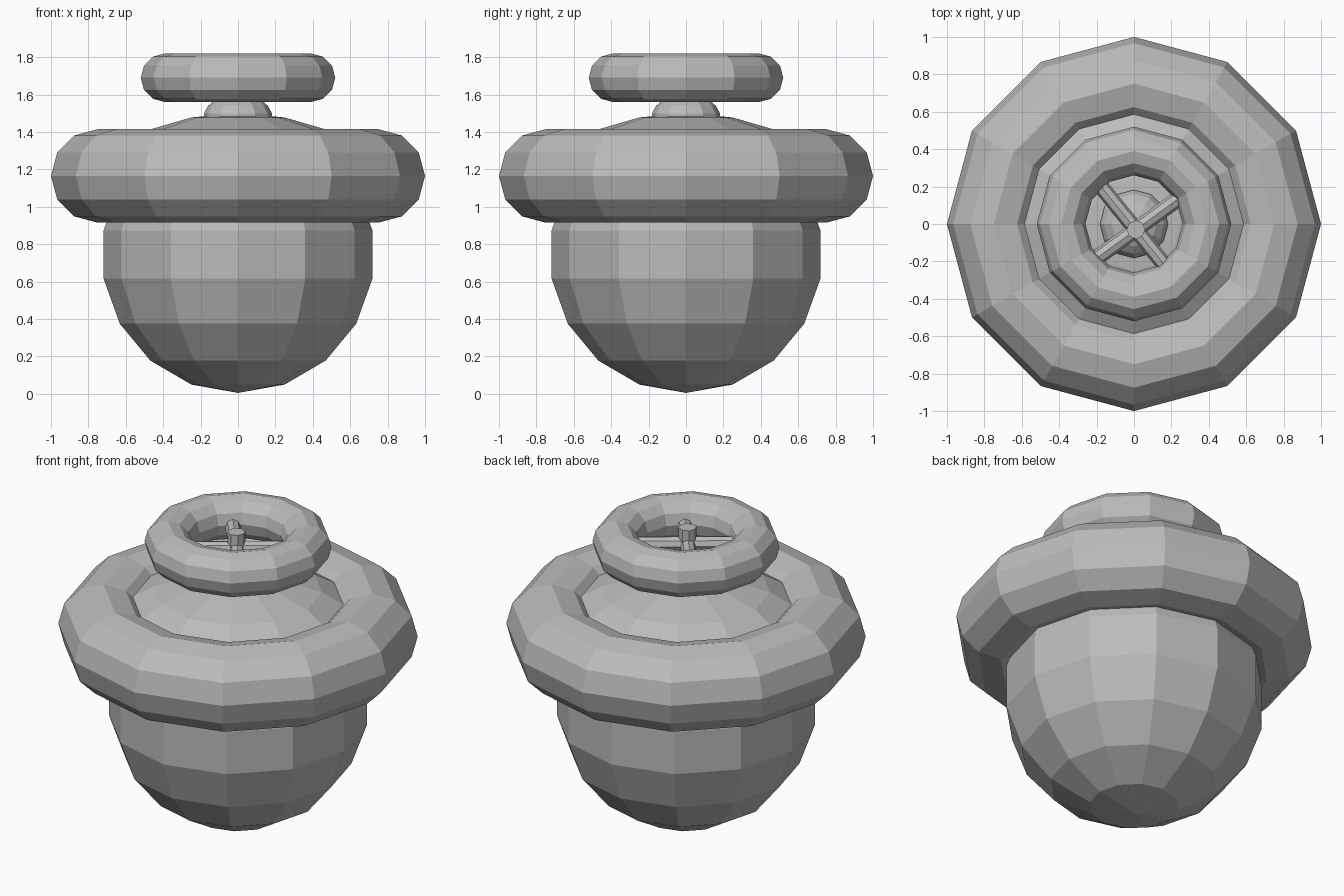
import bpy, bmesh
from math import sin, cos, pi, radians
from mathutils import Matrix, Vector

cube = bpy.data.objects.get("Cube")
if cube:
    bpy.data.objects.remove(cube)

SIDES = 12

grey = bpy.data.materials.new("plain_grey")
grey.use_nodes = True
GREY = (0.5, 0.5, 0.5, 1)
grey.diffuse_color = GREY
grey.node_tree.nodes["Principled BSDF"].inputs["Base Color"].default_value = GREY


def finish(name, bm):
    """Turn a bmesh into a flat-shaded grey object."""
    bmesh.ops.remove_doubles(bm, verts=bm.verts, dist=0.0001)
    bmesh.ops.recalc_face_normals(bm, faces=bm.faces)
    mesh = bpy.data.meshes.new(name)
    bm.to_mesh(mesh)
    bm.free()
    mesh.materials.append(grey)
    obj = bpy.data.objects.new(name, mesh)
    bpy.context.collection.objects.link(obj)
    return obj


def lathe(name, profile, closed=False):
    """Spin an (r, z) profile around the upright axis."""
    bm = bmesh.new()
    verts = [bm.verts.new((r, 0, z)) for r, z in profile]
    pairs = list(zip(verts, verts[1:]))
    if closed:
        pairs.append((verts[-1], verts[0]))
    edges = [bm.edges.new(p) for p in pairs]
    bmesh.ops.spin(bm, geom=verts + edges, cent=(0, 0, 0), axis=(0, 0, 1),
                   angle=2 * pi, steps=SIDES)
    return finish(name, bm)


def ball(name, radius, height, z, rows=9):
    steps = [pi * i / rows for i in range(rows + 1)]
    return lathe(name, [(radius * sin(a), z - height * cos(a)) for a in steps])


def ring(name, major, minor, z):
    steps = [2 * pi * i / SIDES for i in range(SIDES)]
    return lathe(name, [(major + minor * cos(a), z + minor * sin(a)) for a in steps], True)


def rod(name, radius, length, matrix):
    bm = bmesh.new()
    bmesh.ops.create_cone(bm, cap_ends=True, segments=8, radius1=radius,
                          radius2=radius, depth=length, matrix=matrix)
    return finish(name, bm)


# Rounded body, shallow lid and the thick collar round them
ball("body", 0.73, 0.74, 0.745)
ball("lid", 0.73, 0.37, 1.13)
ring("collar", 0.75, 0.25, 1.165)

# Neck and handwheel
ball("neck", 0.185, 0.13, 1.475)
ring("wheel_rim", 0.39, 0.13, 1.69)

# Hub and crossed spokes, slightly off centre
hub = Vector((0.01, -0.03, 0))
rod("hub", 0.05, 0.28, Matrix.Translation(hub + Vector((0, 0, 1.64))))
for name, turn in (("spoke_a", 36), ("spoke_b", 129)):
    place = (Matrix.Translation(hub + Vector((0, 0, 1.68)))
             @ Matrix.Rotation(radians(turn), 4, "Z")
             @ Matrix.Rotation(radians(90), 4, "Y"))
    rod(name, 0.042, 0.62, place)
